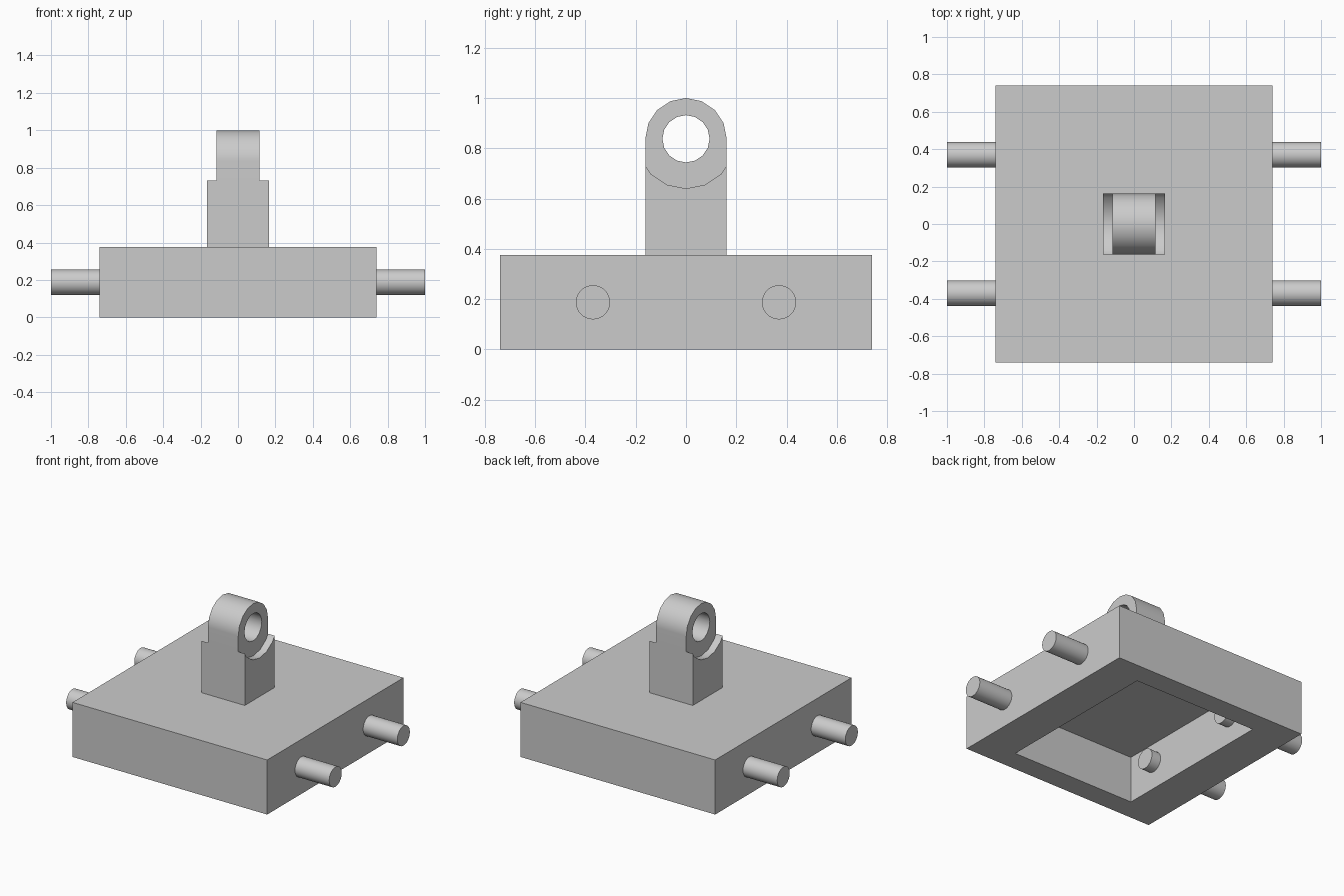
import bpy
import math

if "Cube" in bpy.data.objects:
    bpy.data.objects.remove(bpy.data.objects["Cube"], do_unlink=True)

grey = bpy.data.materials.new("light_grey")
grey.use_nodes = True
grey.diffuse_color = (0.6, 0.6, 0.6, 1)
grey.node_tree.nodes["Principled BSDF"].inputs["Base Color"].default_value = (0.6, 0.6, 0.6, 1)


def box(name, half_x, half_y, z0, z1):
    bpy.ops.mesh.primitive_cube_add(size=2, location=(0, 0, (z0 + z1) / 2))
    obj = bpy.context.object
    obj.name = name
    obj.scale = (half_x, half_y, (z1 - z0) / 2)
    bpy.ops.object.transform_apply(location=True, rotation=True, scale=True)
    obj.data.materials.append(grey)
    return obj


def rod(name, radius, x0, x1, y, z, sides):
    """Cylinder lying along x."""
    bpy.ops.mesh.primitive_cylinder_add(vertices=sides, radius=radius, depth=abs(x1 - x0),
                                        location=((x0 + x1) / 2, y, z),
                                        rotation=(0, math.pi / 2, 0))
    obj = bpy.context.object
    obj.name = name
    bpy.ops.object.transform_apply(location=True, rotation=True, scale=True)
    obj.data.materials.append(grey)
    return obj


def cut(target, cutter):
    mod = target.modifiers.new("cut", "BOOLEAN")
    mod.operation = "DIFFERENCE"
    mod.solver = "EXACT"
    mod.object = cutter
    bpy.context.view_layer.objects.active = target
    bpy.ops.object.modifier_apply(modifier=mod.name)
    bpy.data.objects.remove(cutter, do_unlink=True)


def smooth(obj):
    bpy.ops.object.select_all(action="DESELECT")
    obj.select_set(True)
    bpy.context.view_layer.objects.active = obj
    bpy.ops.object.shade_smooth_by_angle(angle=math.radians(30))


# Hollow base, open underneath
base = box("base", 0.74, 0.74, 0, 0.375)
cut(base, box("cavity_cutter", 0.47, 0.59, -0.1, 0.32))

# Four axle pins that pass through the side walls
for x_name, sx in (("left", 1), ("right", -1)):
    for y_name, sy in (("front", -1), ("back", 1)):
        smooth(rod(f"{y_name}_{x_name}_pin", 0.068, sx * 0.4, sx, sy * 0.37, 0.1875, 32))

# Upright with rounded top: a profile in y and z, extruded along x
EYE_Z, EYE_R, HALF_X = 0.838, 0.162, 0.165
profile = [(EYE_R, 0.375)]
profile += [(EYE_R * math.cos(a), EYE_Z + EYE_R * math.sin(a))
            for a in (math.pi * i / 8 for i in range(9))]
profile.append((-EYE_R, 0.375))
n = len(profile)
verts = [(x, y, z) for x in (-HALF_X, HALF_X) for y, z in profile]
faces = [tuple(reversed(range(n))), tuple(range(n, 2 * n))]
faces += [(i, (i + 1) % n, n + (i + 1) % n, n + i) for i in range(n)]
mesh = bpy.data.meshes.new("eyelet_post")
mesh.from_pydata(verts, [], faces)
mesh.materials.append(grey)
post = bpy.data.objects.new("eyelet_post", mesh)
bpy.context.collection.objects.link(post)

# Round recesses beside the eyelet, then its hole
for s in (1, -1):
    cut(post, rod("recess_cutter", 0.198, s * 0.115, s * 0.3, 0, EYE_Z, 16))
cut(post, rod("hole_cutter", 0.094, -0.3, 0.3, 0, EYE_Z, 16))
smooth(post)
post.modifiers.new("even_shading", "WEIGHTED_NORMAL").keep_sharp = True
